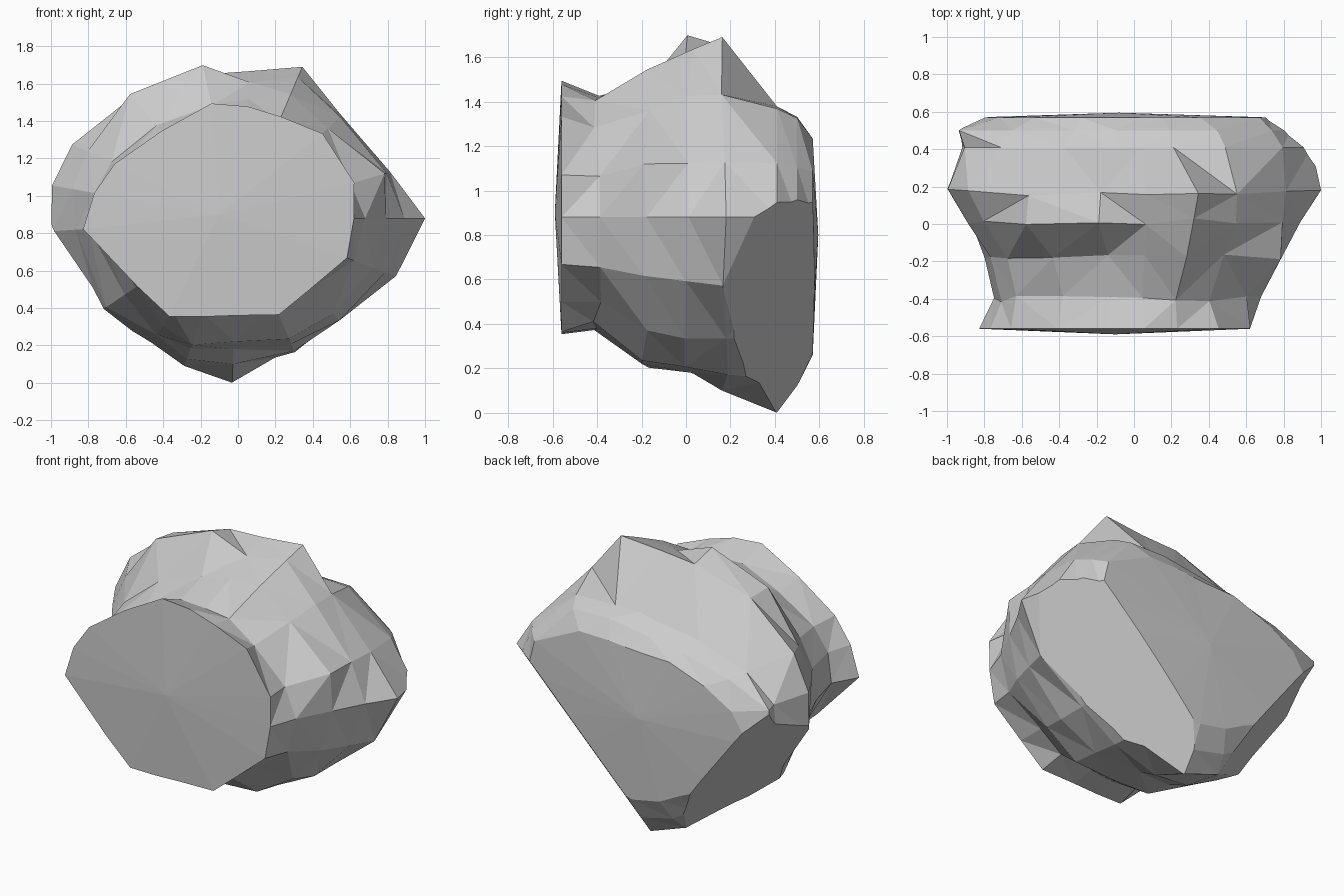
import bpy, bmesh, random
from math import cos, sin, radians

random.seed(4)
# Directions around the front-to-back axis (0 = right, 90 = up)
ANGLES = [0, 17, 45, 67, 85, 103, 131, 156, 170, 184, 214, 235, 250, 268, 293, 315, 340]
CENTRE_Z = 0.88

# Cross-section radii of the boulder at each depth y
RINGS = {
    -0.56: [.62, .65, .64, .59, .60, .63, .62, .72, .78, .83, .65, .64, .56, .52, .56, .54, .62],
    -0.40: [.68, .63, .57, .57, .54, .56, .58, .69, .72, .75, .66, .61, .54, .50, .51, .54, .66],
    -0.18: [.79, .82, .68, .72, .64, .62, .66, .74, .78, .80, .73, .70, .72, .66, .70, .72, .77],
    0.01: [.89, .83, .77, .82, .73, .84, .88, .88, .90, .87, .85, .76, .74, .70, .73, .77, .84],
    0.17: [1.0, .85, .78, .88, .79, .79, .86, .97, 1.01, 1.0, .89, .81, .80, .78, .77, .77, .90],
    0.41: [.95, .83, .69, .54, .50, .48, .57, .78, .92, .93, .88, .81, .84, .88, .79, .77, .85],
    0.50: [.84, .77, .63, .49, .43, .42, .49, .71, .95, .95, .82, .74, .75, .76, .72, .72, .78],
    0.57: [.72, .70, .50, .38, .34, .34, .43, .58, .73, .84, .72, .62, .62, .62, .60, .62, .68],
}

bm = bmesh.new()
rings = []
for y, radii in RINGS.items():
    wobble = 0.02 if -0.5 < y < 0.4 else 0     # break up the regular rings
    rings.append([bm.verts.new((r * cos(radians(a)), y + random.uniform(-wobble, wobble),
                                CENTRE_Z + r * sin(radians(a))))
                  for a, r in zip(ANGLES, radii)])
n = len(ANGLES)

# Faceted skin between neighbouring cross-sections
for a, b in zip(rings, rings[1:]):
    for i in range(n):
        j = (i + 1) % n
        bm.faces.new((a[i], a[j], b[j], b[i]))

# Nearly flat front and back faces, each with a slight peak
for ring, peak in ((rings[0], (-0.1, -0.59, 0.9)), (rings[-1], (-0.08, 0.595, 0.8))):
    tip = bm.verts.new(peak)
    for i in range(n):
        bm.faces.new((ring[i], ring[(i + 1) % n], tip))
bmesh.ops.triangulate(bm, faces=bm.faces[:], quad_method='SHORT_EDGE')

# Two broad flat breaks under the back: lower right and lower left
for point, normal in (((-0.04, 0.41, 0.0), (1, 1.28, -1)),
                      ((-0.80, 0.59, 0.91), (-1, 0.61, -0.76))):
    bmesh.ops.bisect_plane(bm, geom=bm.verts[:] + bm.edges[:] + bm.faces[:],
                           plane_co=point, plane_no=normal, clear_outer=True)
    bmesh.ops.holes_fill(bm, edges=[e for e in bm.edges if e.is_boundary], sides=0)

bmesh.ops.recalc_face_normals(bm, faces=bm.faces[:])
mesh = bpy.data.meshes.new("boulder")
bm.to_mesh(mesh)
bm.free()
boulder = bpy.data.objects.new("boulder", mesh)
bpy.context.collection.objects.link(boulder)
